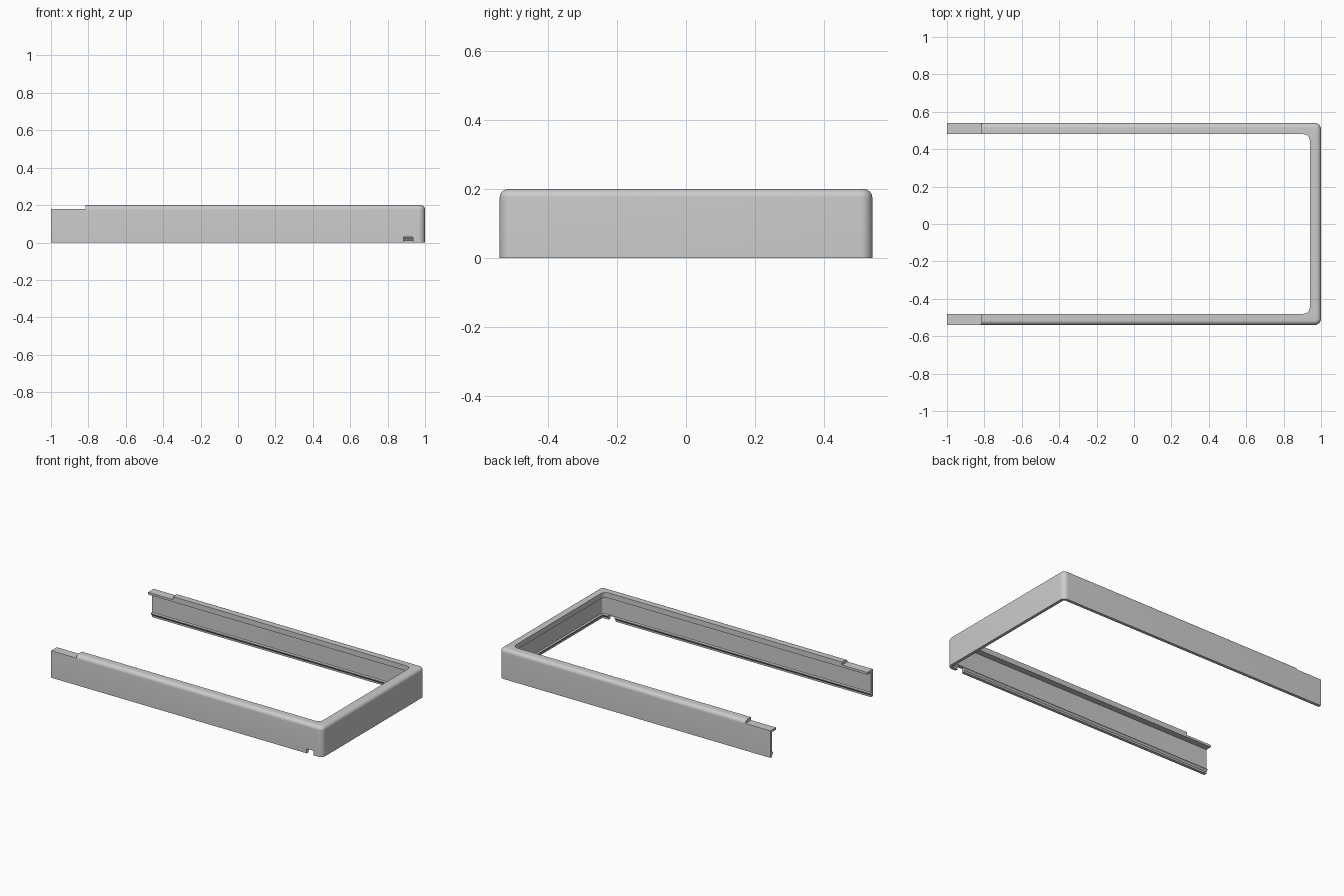
import bpy, bmesh
from math import cos, sin, pi, radians

if "Cube" in bpy.data.objects:
    bpy.data.objects.remove(bpy.data.objects["Cube"], do_unlink=True)

HALF_X, HALF_Y, HEIGHT = 1.0, 0.54, 0.2
ROUND, WALL, FLANGE = 0.025, 0.02, 0.06

grey = bpy.data.materials.new("light grey")
grey.use_nodes = True
colour = (0.6, 0.6, 0.6, 1)
grey.diffuse_color = colour
grey.node_tree.nodes["Principled BSDF"].inputs["Base Color"].default_value = colour


def u_path(inset, steps=8):
    """Plan outline of the open frame at a given inset, with rounded corners."""
    r = abs(0.03 - inset) + 0.004
    cx, cy = HALF_X - inset - r, HALF_Y - inset - r
    arc = [(cx + r * sin(a), cy + r * cos(a))
           for a in (i * pi / 2 / steps for i in range(steps + 1))]
    half = [(-HALF_X, HALF_Y - inset)] + arc
    return half + [(x, -y) for x, y in reversed(half)]


def cut_box(target, low, high):
    """Cut a box-shaped recess from the target."""
    centre = [(a + b) / 2 for a, b in zip(low, high)]
    bpy.ops.mesh.primitive_cube_add(size=1, location=centre)
    cutter = bpy.context.object
    cutter.name = "recess_cutter"
    cutter.scale = [b - a for a, b in zip(low, high)]
    cutter.hide_render = True
    cutter.data.materials.append(grey)
    mod = target.modifiers.new("recess", "BOOLEAN")
    mod.operation, mod.solver, mod.object = "DIFFERENCE", "EXACT", cutter
    bpy.context.view_layer.objects.active = target
    bpy.ops.object.modifier_apply(modifier=mod.name)
    bpy.data.objects.remove(cutter, do_unlink=True)


# Cross-section as (inset, height): wall, rounded top, flange and snap bead
profile = [(0, 0)]
for i in range(9):
    a = i * pi / 16
    profile.append((ROUND * (1 - cos(a)), HEIGHT - ROUND * (1 - sin(a))))
profile += [(FLANGE, HEIGHT), (FLANGE, 0.165), (WALL, 0.165), (WALL, 0.032),
            (0.03, 0.028), (0.03, 0.024), (WALL, 0.012), (WALL, 0)]

# Frame swept around three sides
bm = bmesh.new()
rows = [[bm.verts.new((x, y, z)) for x, y in u_path(d)] for d, z in profile]
for row, nxt in zip(rows, rows[1:] + rows[:1]):
    for i in range(len(row) - 1):
        bm.faces.new((row[i], row[i + 1], nxt[i + 1], nxt[i]))
for end in (0, -1):
    bm.faces.new([row[end] for row in rows])
bmesh.ops.recalc_face_normals(bm, faces=bm.faces)
mesh = bpy.data.meshes.new("frame_trim")
bm.to_mesh(mesh)
bm.free()
mesh.materials.append(grey)
frame = bpy.data.objects.new("frame_trim", mesh)
bpy.context.collection.objects.link(frame)

# Lowered tongues at the open ends, and the small notch in the front wall
cut_box(frame, (-1.1, -0.7, 0.18), (-0.815, 0.7, 0.3))
cut_box(frame, (0.885, -0.6, -0.05), (0.935, -0.5, 0.03))

bpy.ops.object.select_all(action="DESELECT")
frame.select_set(True)
bpy.context.view_layer.objects.active = frame
bpy.ops.object.shade_smooth_by_angle(angle=radians(30))
